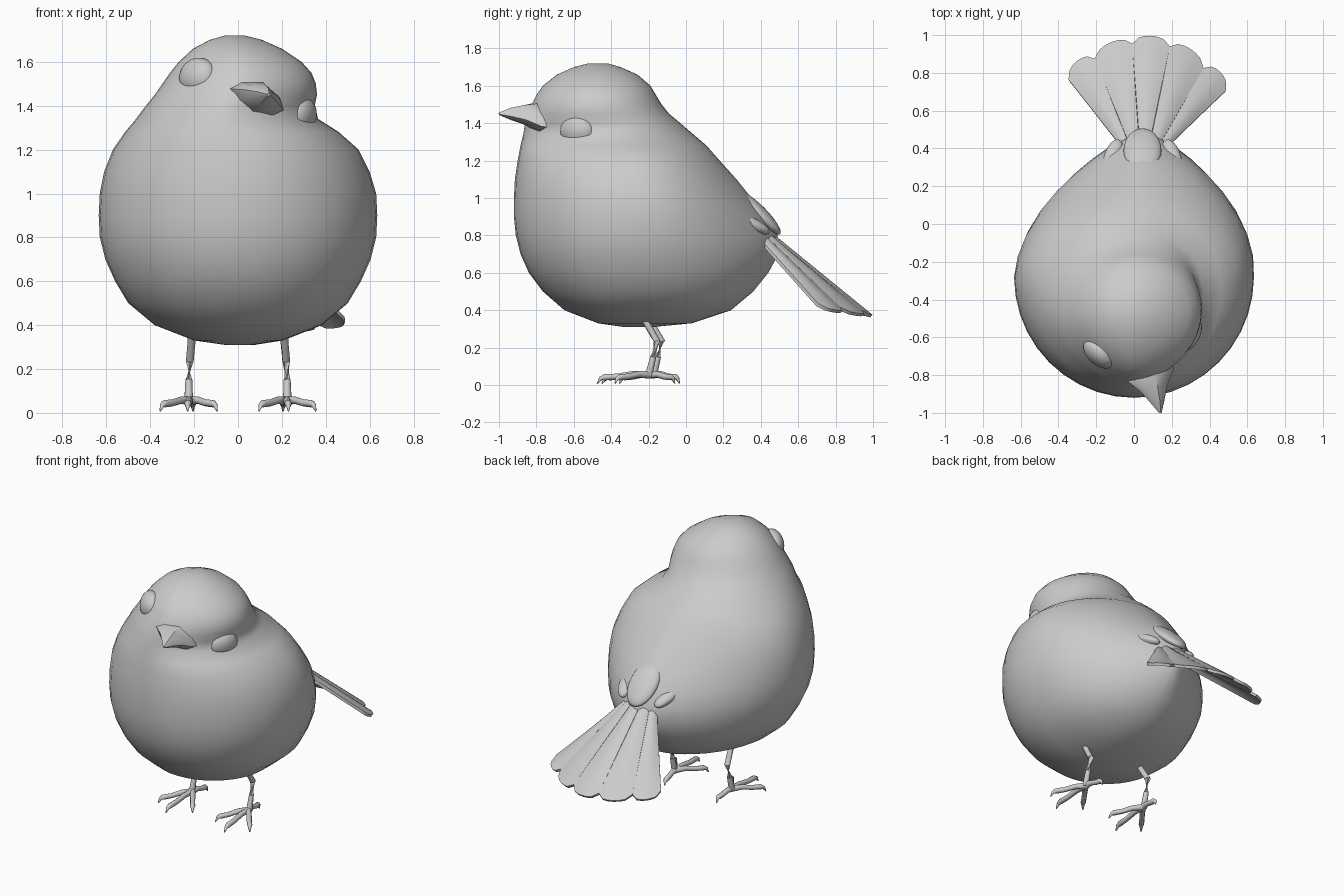
import bpy, bmesh, math
from mathutils import Vector

if "Cube" in bpy.data.objects:
    bpy.data.objects.remove(bpy.data.objects["Cube"])


def finish(name, bm, angle=60):
    bmesh.ops.recalc_face_normals(bm, faces=bm.faces)
    me = bpy.data.meshes.new(name)
    bm.to_mesh(me)
    bm.free()
    ob = bpy.data.objects.new(name, me)
    bpy.context.collection.objects.link(ob)
    bpy.ops.object.select_all(action='DESELECT')
    ob.select_set(True)
    bpy.context.view_layer.objects.active = ob
    bpy.ops.object.shade_smooth_by_angle(angle=math.radians(angle))
    return ob


def loft(name, rings, angle=60):
    bm = bmesh.new()
    vs = [[bm.verts.new(p) for p in r] for r in rings]
    n = len(vs[0])
    for a, b in zip(vs, vs[1:]):
        for i in range(n):
            j = (i + 1) % n
            bm.faces.new((a[i], a[j], b[j], b[i]))
    bm.faces.new(vs[0])
    bm.faces.new(vs[-1])
    return finish(name, bm, angle)


def ellipsoid(name, loc, direction, size):
    """size = half extents: sideways, along direction, up."""
    bm = bmesh.new()
    bmesh.ops.create_uvsphere(bm, u_segments=24, v_segments=16, radius=1)
    q = Vector(direction).to_track_quat('Y', 'Z')
    for v in bm.verts:
        v.co = Vector(loc) + q @ Vector([c * s for c, s in zip(v.co, size)])
    return finish(name, bm)


def tube(name, pts, radii, n=8):
    pts = [Vector(p) for p in pts]
    rings = []
    for i, p in enumerate(pts):
        d = pts[min(i + 1, len(pts) - 1)] - pts[max(i - 1, 0)]
        q = d.to_track_quat('Z', 'Y')
        rings.append([p + q @ Vector((math.cos(2 * math.pi * k / n) * radii[i],
                                      math.sin(2 * math.pi * k / n) * radii[i], 0))
                      for k in range(n)])
    return loft(name, rings)


# Body and head in one skin: z, left, right, front, back, centre y, back taper
profile = [
    (.31, -.06, .06, -.33, -.18, -.26, 1.0),
    (.33, -.20, .20, -.47, .03, -.27, 1.0),
    (.40, -.38, .38, -.65, .24, -.28, 1.1),
    (.50, -.50, .50, -.765, .36, -.28, 1.2),
    (.60, -.56, .56, -.84, .44, -.28, 1.4),
    (.70, -.605, .605, -.885, .495, -.28, 1.6),
    (.80, -.63, .63, -.91, .49, -.28, 1.7),
    (.90, -.635, .635, -.92, .43, -.28, 1.6),
    (1.0, -.63, .63, -.92, .35, -.28, 1.5),
    (1.1, -.61, .60, -.915, .27, -.29, 1.4),
    (1.2, -.57, .55, -.90, .18, -.30, 1.25),
    (1.28, -.515, .46, -.885, .11, -.34, 1.1),
    (1.34, -.465, .365, -.87, .04, -.40, 1.0),
    (1.40, -.42, .35, -.86, -.03, -.44, 1.0),
    (1.45, -.38, .36, -.845, -.09, -.46, 1.0),
    (1.50, -.345, .355, -.825, -.13, -.47, 1.0),
    (1.55, -.31, .335, -.80, -.16, -.47, 1.0),
    (1.60, -.27, .29, -.765, -.19, -.47, 1.0),
    (1.66, -.205, .20, -.69, -.26, -.47, 1.0),
    (1.70, -.13, .11, -.60, -.35, -.47, 1.0),
    (1.72, -.06, .03, -.52, -.42, -.47, 1.0),
]
rings = []
for z, l, r, f, b, cy, p in profile:
    cx, ring = (l + r) / 2, []
    for k in range(40):
        a = 2 * math.pi * k / 40
        c, s = math.cos(a), math.sin(a)
        front_p = 1.25 if z > 1.3 else 1.0
        x = cx + (r - l) / 2 * math.copysign(abs(c) ** (p if s > 0 else front_p), c)
        y = cy + (s * (b - cy) if s > 0 else -s * (f - cy))
        if s > 0:
            x += .05 * s * min(1, max(0, (1.4 - z) / .4))
        ring.append((x, y, z))
    rings.append(ring)
loft("body", rings, 80)

# Eyes
ellipsoid("left_eye", (-.185, -.685, 1.535), (-.65, -.72, .25), (.098, .06, .085))
ellipsoid("right_eye", (.29, -.58, 1.355), (.88, -.42, -.15), (.1, .06, .085))

# Beak, tilted with the head
side, up = Vector((.13, .03, -.05)), Vector((.03, 0, .075))
rings = []
for c, w, h in [((.075, -.73, 1.425), 1, 1), ((.085, -.80, 1.43), .95, 1),
                ((.105, -.87, 1.445), .55, .68), ((.125, -.94, 1.45), .28, .42),
                ((.14, -1.0, 1.45), .05, .08)]:
    rings.append([Vector(c) + side * w * math.cos(k * math.pi / 4)
                  + up * h * math.sin(k * math.pi / 4) * (.8 if k % 4 in (1, 3) else 1)
                  for k in range(8)])
loft("beak", rings, 40)

# Tail fan: five feathers between six boundary lines
tips = [(-.35, .77, .42), (-.21, .88, .40), (-.01, .96, .385),
        (.19, .945, .385), (.37, .83, .40), (.49, .71, .42)]
roots = [(-.07 + .05 * i, .41, .83 - .012 * (i - 2.5) ** 2) for i in range(6)]
for i in range(5):
    a, b = Vector(tips[i]), Vector(tips[i + 1])
    ra, rb = Vector(roots[i]), Vector(roots[i + 1])
    out = ((a + b) / 2 - (ra + rb) / 2).normalized()
    nrm = (b - a).cross(out).normalized()
    bm = bmesh.new()
    rows = []
    for t in (0, .5, .9, 1):
        row = []
        for k in range(7):
            u = k / 6
            p = (ra.lerp(rb, u)).lerp(a.lerp(b, u), t)
            bulge = .055 * math.sqrt(max(0, 1 - (2 * u - 1) ** 2)) - .015
            p += out * bulge * t ** 6 + nrm * .012 * math.sin(math.pi * u)
            row.append((bm.verts.new(p + nrm * .009), bm.verts.new(p - nrm * .009)))
        rows.append(row)
    for r0, r1 in zip(rows, rows[1:]):
        for k in range(6):
            for s in (0, 1):
                bm.faces.new((r0[k][s], r0[k + 1][s], r1[k + 1][s], r1[k][s]))
        for k in (0, 6):
            bm.faces.new((r0[k][0], r0[k][1], r1[k][1], r1[k][0]))
    for r in (rows[0], rows[-1]):
        for k in range(6):
            bm.faces.new((r[k][0], r[k][1], r[k + 1][1], r[k + 1][0]))
    finish("tail_feather_%d" % (i + 1), bm, 40)

# Feather tips lying over the tail root
ellipsoid("tail_covert", (.045, .39, .92), (0, .75, -.75), (.1, .16, .04))
for name, x, sx in (("left_wing_tip", -.11, 1), ("right_wing_tip", .2, -1)):
    ellipsoid(name, (x, .35, .86), (.25 * sx, .85, -.4), (.05, .11, .035))

# Legs, feet and claws
for name, s, dy in (("left", -1, .015), ("right", 1, -.01)):
    x = .22 * s
    tube(name + "_leg", [(x - .008 * s, -.23 + dy, .38), (x - .008 * s, -.195 + dy, .32),
                         (x, -.145 + dy, .235), (x + .004 * s, -.165 + dy, .15),
                         (x + .005 * s, -.19 + dy, .05)],
         [.018, .018, .019, .016, .02])
    toes = [("middle", .01, -.275), ("outer", .135, -.18),
            ("inner", -.125, -.18), ("back", -.015, .14)]
    for toe, tx, ty in toes:
        pts = [(x + tx * s * t, -.19 + dy + ty * t, z)
               for t, z in ((0, .055), (.3, .058), (.6, .045), (.85, .042), (.93, .035), (1, .008))]
        tube("%s_%s_toe" % (name, toe), pts, [.02, .017, .016, .017, .011, .003])
